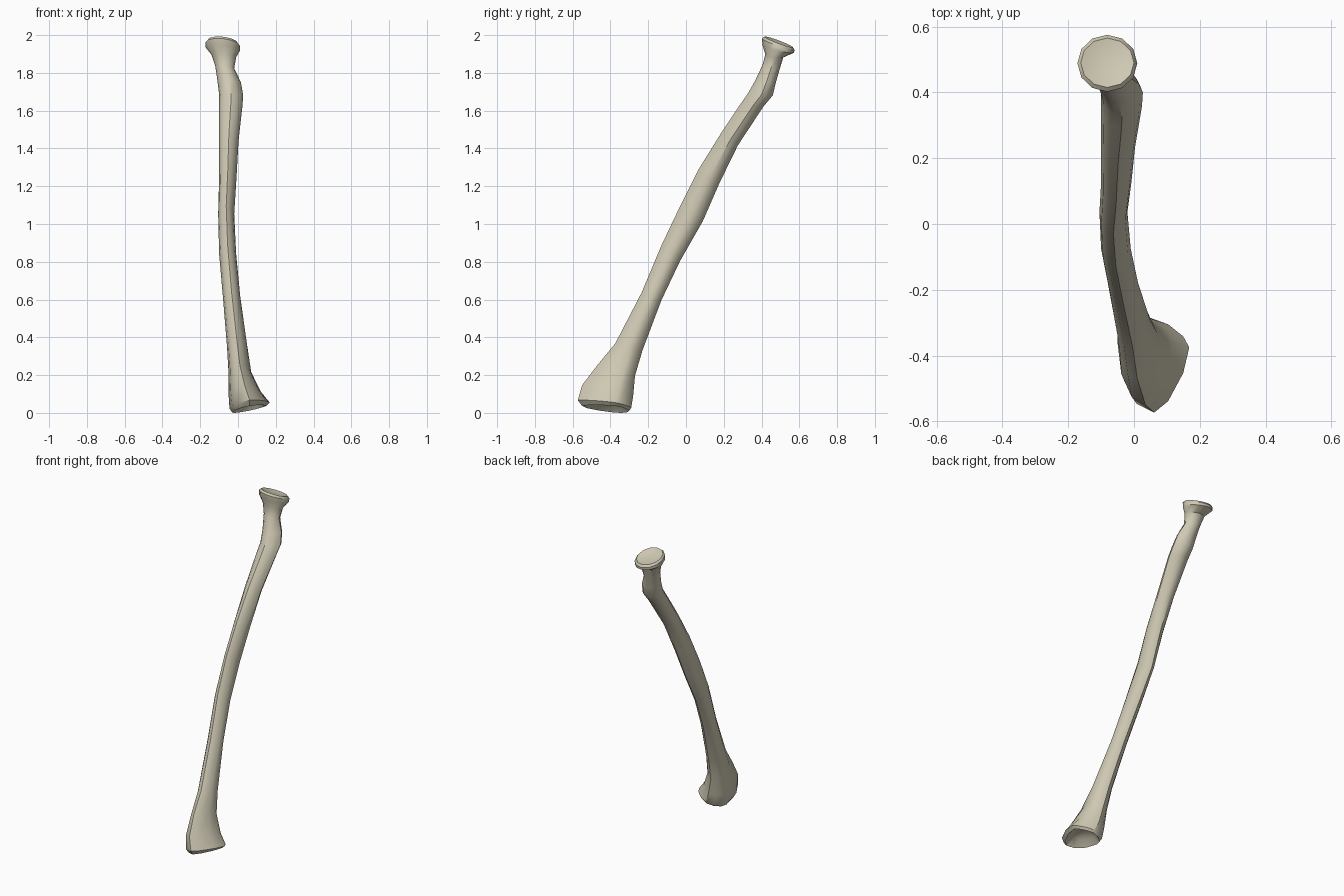
import bpy
import bmesh
from math import cos, sin, pi, radians, copysign
from mathutils import Vector

default_cube = bpy.data.objects.get("Cube")
if default_cube:
    bpy.data.objects.remove(default_cube, do_unlink=True)

SIDES = 12

# Cross-sections from wrist end to head:
# front edge (y, z), back edge (y, z), smallest and largest x
WRIST = [
    (-.55, .04, -.30, .015, -.03, .15),
    (-.573, .07, -.29, .03, -.045, .168),
    (-.55, .15, -.28, .09, -.05, .12),
    (-.47, .255, -.27, .2, -.05, .07),
]
SHAFT = [
    (-.375, .37, -.23, .335, -.058, .05),
    (-.235, .64, -.13, .6, -.08, .012),
    (-.13, .89, -.03, .81, -.1, -.01),
    (-.03, 1.1, .09, 1.02, -.105, -.02),
    (.065, 1.29, .175, 1.215, -.1, -.008),
    (.18, 1.475, .275, 1.42, -.1, .003),
    (.29, 1.64, .41, 1.625, -.1, .024),
    (.325, 1.69, .46, 1.685, -.1, .027),
    (.365, 1.76, .475, 1.75, -.108, .015),
]
HEAD = [
    (.405, 1.845, .495, 1.82, -.12, -.02),
    (.42, 1.9, .515, 1.885, -.14, -.01),
    (.405, 1.95, .572, 1.91, -.172, .01),
    (.402, 1.985, .575, 1.925, -.172, .01),
    (.415, 1.995, .565, 1.94, -.162, 0),
]


def power(value, exponent):
    return copysign(abs(value) ** exponent, value)


def section(row, widest, roll, bulge):
    """Closed outline; bulge below 2 sharpens the edge on the +x side."""
    yf, zf, yb, zb, low, high = row
    middle, half = (low + high) / 2, (high - low) / 2
    points = []
    for i in range(SIDES):
        angle = 2 * pi * i / SIDES
        side, depth = sin(angle), cos(angle)
        if side > 0:
            side, depth = power(side, 2 / bulge), power(depth, 2 / bulge)
        t = widest - depth * (widest if depth > 0 else 1 - widest)
        x = side * half
        points.append(Vector((middle + x, yf + t * (yb - yf),
                              zf + t * (zb - zf) + roll * x)))
    return points


def dish(bm, ring, inset, axis, depth):
    """Close an end with a sunken bowl."""
    centre = sum((v.co for v in ring), Vector()) / SIDES
    inner = [bm.verts.new(v.co.lerp(centre, inset) + axis * depth * .6)
             for v in ring]
    bridge(bm, ring, inner)
    tip = bm.verts.new(centre + axis * depth)
    for i in range(SIDES):
        bm.faces.new((inner[i], inner[(i + 1) % SIDES], tip))


def bridge(bm, lower, upper):
    for i in range(SIDES):
        j = (i + 1) % SIDES
        bm.faces.new((lower[i], lower[j], upper[j], upper[i]))


# Gather the outlines, with the flare skewed towards the back at the wrist
outlines = [section(row, .7, .2 - .05 * i, 1.5) for i, row in enumerate(WRIST)]
outlines += [section(row, .55, 0, 1.6) for row in SHAFT]
outlines += [section(row, .5, -.1, 2) for row in HEAD]

# Loft the bone and sink both joint surfaces
bm = bmesh.new()
rings = [[bm.verts.new(p) for p in outline] for outline in outlines]
for lower, upper in zip(rings, rings[1:]):
    bridge(bm, lower, upper)
axis = Vector((0, .43, .9)).normalized()
dish(bm, rings[0], .35, axis, .06)
dish(bm, rings[-1], .3, -axis, .012)
bmesh.ops.recalc_face_normals(bm, faces=bm.faces)

# Stand the bone on the floor
floor = min(v.co.z for v in bm.verts)
bmesh.ops.translate(bm, verts=bm.verts, vec=(0, 0, -floor))

mesh = bpy.data.meshes.new("forearm_bone")
bm.to_mesh(mesh)
bm.free()
bone = bpy.data.objects.new("forearm_bone", mesh)
bpy.context.collection.objects.link(bone)

# Bone colour
colour = (.62, .58, .45, 1)
material = bpy.data.materials.new("bone_beige")
material.use_nodes = True
material.diffuse_color = colour
for node in material.node_tree.nodes:
    if node.type == "BSDF_PRINCIPLED":
        node.inputs["Base Color"].default_value = colour
mesh.materials.append(material)

# Soft shading with crisp rims
bpy.ops.object.select_all(action="DESELECT")
bone.select_set(True)
bpy.context.view_layer.objects.active = bone
bpy.ops.object.shade_smooth_by_angle(angle=radians(35))
